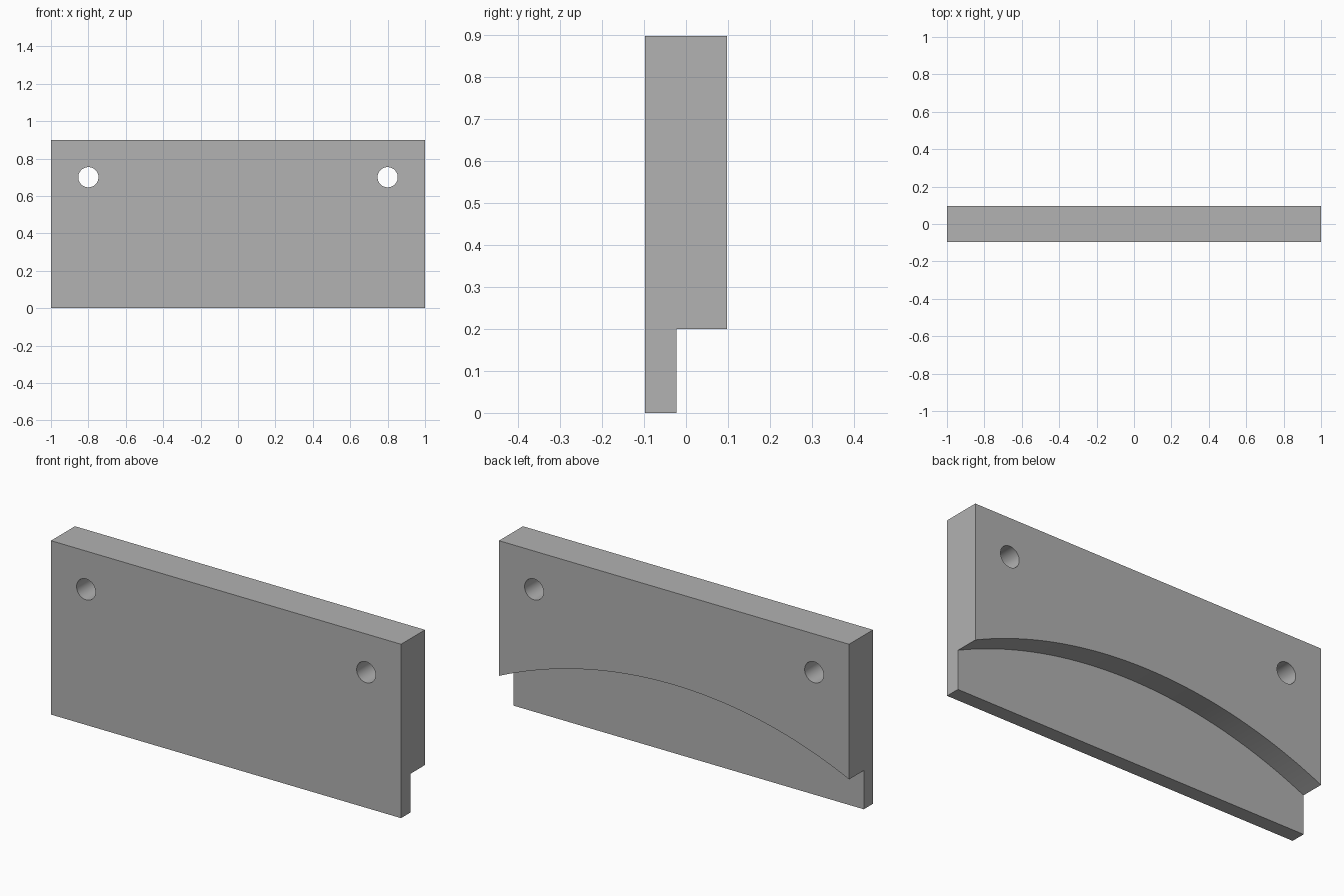
import bpy
import math

cube = bpy.data.objects.get("Cube")
if cube:
    bpy.data.objects.remove(cube, do_unlink=True)

WIDTH, DEPTH, HEIGHT = 2.0, 0.195, 0.898
LEDGE_Y = -0.0225                  # back of the thin lower lip
ARC_SIDE, ARC_RISE = 0.2, 0.22     # arch height at the ends, extra at the middle
HOLE_X, HOLE_Z, HOLE_R = 0.8, 0.7, 0.054

grey = bpy.data.materials.new("plain grey")
grey.use_nodes = True
colour = (0.445, 0.445, 0.445, 1)
grey.diffuse_color = colour
grey.node_tree.nodes["Principled BSDF"].inputs["Base Color"].default_value = colour


def cylinder_y(name, radius, x, z, y0, y1, sides):
    bpy.ops.mesh.primitive_cylinder_add(
        vertices=sides, radius=radius, depth=y1 - y0,
        location=(x, (y0 + y1) / 2, z), rotation=(math.pi / 2, 0, 0))
    ob = bpy.context.object
    ob.name = name
    ob.data.materials.append(grey)
    ob.hide_render = True
    return ob


# Solid plate
bpy.ops.mesh.primitive_cube_add(size=1, location=(0, 0, HEIGHT / 2))
plate = bpy.context.object
plate.name = "mounting_plate"
plate.scale = (WIDTH, DEPTH, HEIGHT)
bpy.ops.object.transform_apply(location=True, rotation=False, scale=True)
plate.data.materials.append(grey)

# Arched relief cut into the lower back, and two bolt holes
half = WIDTH / 2
radius = (half ** 2 + ARC_RISE ** 2) / (2 * ARC_RISE)
cutters = [cylinder_y("arch_cutter", radius, 0, ARC_SIDE + ARC_RISE - radius,
                      LEDGE_Y, DEPTH, 400)]
for side, sign in (("left", 1), ("right", -1)):
    cutters.append(cylinder_y(side + "_hole_cutter", HOLE_R, sign * HOLE_X, HOLE_Z,
                              -DEPTH, DEPTH, 48))

bpy.ops.object.select_all(action="DESELECT")
plate.select_set(True)
bpy.context.view_layer.objects.active = plate
for cutter in cutters:
    mod = plate.modifiers.new(cutter.name, "BOOLEAN")
    mod.operation = "DIFFERENCE"
    mod.solver = "EXACT"
    mod.object = cutter
    bpy.ops.object.modifier_apply(modifier=mod.name)
    bpy.data.objects.remove(cutter, do_unlink=True)

# Smooth arch and holes, crisp corners
bpy.ops.object.shade_smooth_by_angle(angle=math.radians(30))
